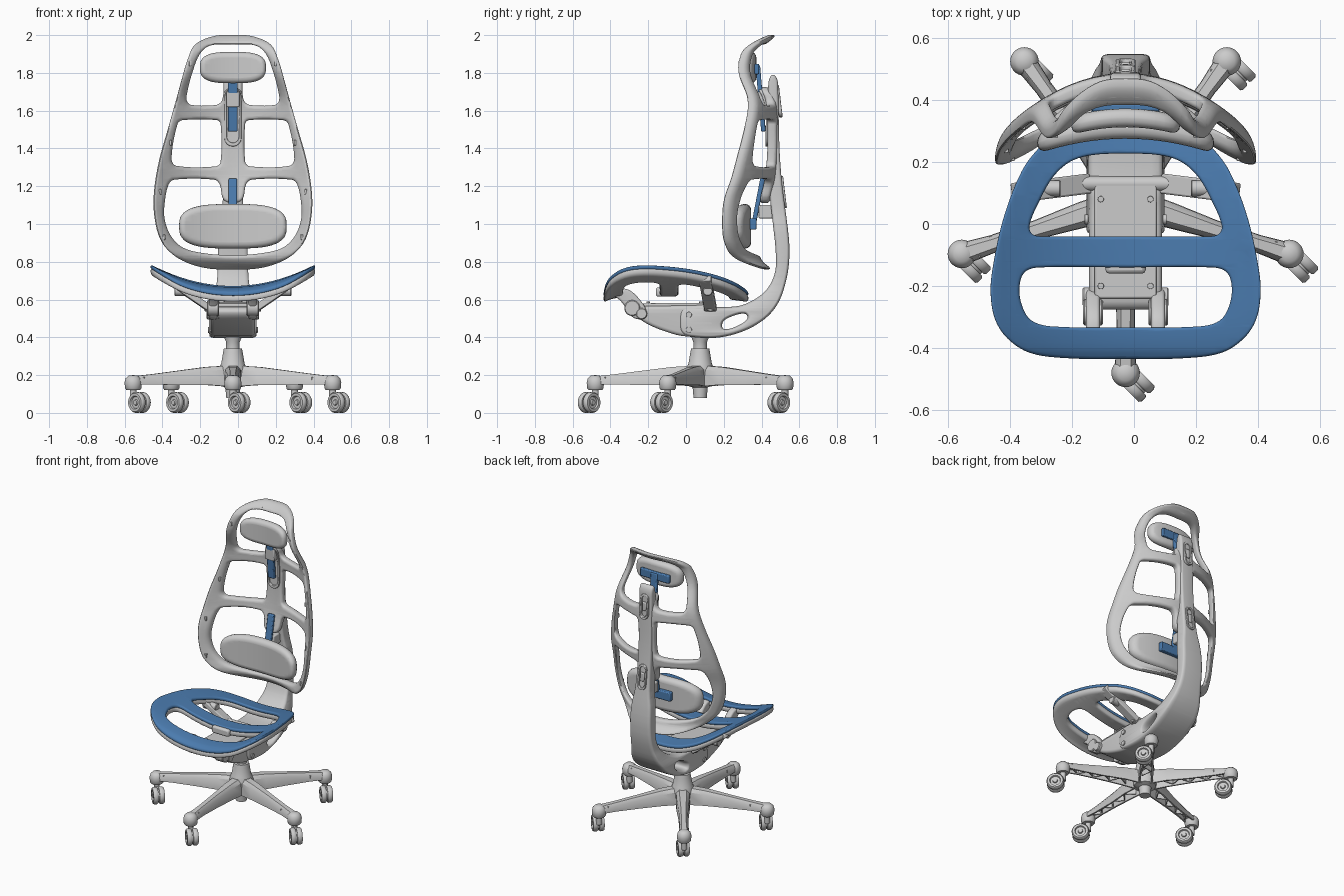
import bpy, bmesh, math
from mathutils import Vector, Matrix

if "Cube" in bpy.data.objects:
    bpy.data.objects.remove(bpy.data.objects["Cube"])

CX, HUB_Y = -0.027, 0.075
blue = bpy.data.materials.new("blue")
blue.diffuse_color = (0.07, 0.2, 0.43, 1)
blue.use_nodes = True
blue.node_tree.nodes["Principled BSDF"].inputs["Base Color"].default_value = blue.diffuse_color


def finish(name, bm, mat=None, bevel=0):
    bmesh.ops.recalc_face_normals(bm, faces=bm.faces)
    me = bpy.data.meshes.new(name)
    bm.to_mesh(me)
    bm.free()
    ob = bpy.data.objects.new(name, me)
    bpy.context.collection.objects.link(ob)
    if mat:
        me.materials.append(mat)
    if bevel:
        m = ob.modifiers.new("bevel", 'BEVEL')
        m.width, m.segments = bevel, 2
    return ob


def smooth(pts, n=5, closed=True):
    """Rounded curve through a few control points."""
    p = [Vector(q) for q in pts]
    k = len(p)
    idx = (lambda i: i % k) if closed else (lambda i: max(0, min(k - 1, i)))
    tan = [(p[idx(i + 1)] - p[idx(i - 1)]).normalized() for i in range(k)]
    out = []
    for i in range(k if closed else k - 1):
        a, b = p[i], p[idx(i + 1)]
        L = (b - a).length
        for s in range(n):
            t = s / n
            out.append(a * (2*t**3 - 3*t*t + 1) + tan[i] * L * (t**3 - 2*t*t + t)
                       + b * (3*t*t - 2*t**3) + tan[idx(i + 1)] * L * (t**3 - t*t))
    return out if closed else out + [p[-1]]


def function(pts):
    """Smooth height function from (position, value) pairs."""
    d = smooth(pts, 6, False)

    def f(x):
        for a, b in zip(d, d[1:]):
            if x <= b.x:
                t = max(0, (x - a.x) / (b.x - a.x))
                return a.y + (b.y - a.y) * t
        return d[-1].y
    return f


def sym(half):
    """Mirror a half outline that starts and ends on x = 0."""
    return half + [(-x, y) for x, y in half[-2:0:-1]]


def capsule(hw, z0, z1):
    return [(hw * math.cos(a), z + hw * math.sin(a)) for z, s in ((z1 - hw, 0), (z0 + hw, math.pi))
            for a in [s + math.pi * i / 8 for i in range(9)]]


def pad_outline(a, b, z):
    out = []
    for i in range(48):
        c, s = math.cos(i * math.pi / 24), math.sin(i * math.pi / 24)
        out.append((a * math.copysign(abs(c) ** 0.65, c), z + b * math.copysign(abs(s) ** 0.7, s)))
    return out


def slab(name, loops, depth, bevel, warp, cuts=(0, 0), mat=None):
    """Filled outline with holes and round edges, sliced and then bent by warp(u, v, w)."""
    cu = bpy.data.curves.new(name, 'CURVE')
    cu.dimensions, cu.fill_mode = '2D', 'BOTH'
    cu.extrude, cu.bevel_depth, cu.bevel_resolution, cu.offset = depth / 2 - bevel, bevel, 3, -bevel
    for loop in loops:
        s = cu.splines.new('POLY')
        s.points.add(len(loop) - 1)
        for pt, q in zip(s.points, loop):
            pt.co = (q[0], q[1], 0, 1)
        s.use_cyclic_u = True
    tmp = bpy.data.objects.new("tmp", cu)
    bpy.context.collection.objects.link(tmp)
    dg = bpy.context.evaluated_depsgraph_get()
    me = bpy.data.meshes.new_from_object(tmp.evaluated_get(dg))
    bm = bmesh.new()
    bm.from_mesh(me)
    bpy.data.objects.remove(tmp)
    bpy.data.curves.remove(cu)
    bpy.data.meshes.remove(me)
    bmesh.ops.remove_doubles(bm, verts=bm.verts, dist=2e-5)
    for ax in (0, 1):
        if cuts[ax]:
            lo, hi = min(v.co[ax] for v in bm.verts), max(v.co[ax] for v in bm.verts)
            no = Vector((1 - ax, ax, 0))
            for i in range(1, int((hi - lo) / cuts[ax]) + 1):
                bmesh.ops.bisect_plane(bm, geom=bm.verts[:] + bm.edges[:] + bm.faces[:], dist=1e-5,
                                       plane_co=no * (lo + i * cuts[ax]), plane_no=no)
    for v in bm.verts:
        v.co = warp(*v.co)
    for f in bm.faces:
        f.material_index = 0
    return finish(name, bm, mat)


def lathe(name, prof, loc, axis=(0, 0, 1), mat=None):
    bm = bmesh.new()
    vs = [bm.verts.new((r, 0, z)) for r, z in prof]
    es = [bm.edges.new(e) for e in zip(vs, vs[1:])]
    bmesh.ops.spin(bm, geom=vs + es, axis=(0, 0, 1), cent=(0, 0, 0), angle=2 * math.pi, steps=28)
    bmesh.ops.remove_doubles(bm, verts=bm.verts, dist=1e-5)
    rot = Vector(axis).to_track_quat('Z', 'Y').to_matrix().to_4x4() if axis[2] == 0 else Matrix()
    bm.transform(Matrix.Translation(loc) @ rot)
    return finish(name, bm, mat)


def rod(name, r, h, loc, axis=(1, 0, 0)):
    c = min(r, h) * 0.15
    return lathe(name, [(0, -h), (r - c, -h), (r, c - h), (r, h - c), (r - c, h), (0, h)], loc, axis)


def beam(name, a, b, w, h, mat=None, bevel=0.006):
    a, b = Vector(a), Vector(b)
    bm = bmesh.new()
    bmesh.ops.create_cube(bm, size=1)
    bm.transform(Matrix.Translation((a + b) / 2) @ (b - a).to_track_quat('Z', 'Y').to_matrix().to_4x4()
                 @ Matrix.Diagonal((w, h, (b - a).length, 1)))
    return finish(name, bm, mat, bevel)


# Backrest frame: ladder-shaped shell, sides curving forward
back_y = function([(.76, .43), (.82, .37), (.9, .38), (1, .4), (1.13, .42), (1.26, .45), (1.5, .46),
                   (1.65, .45), (1.8, .375), (1.9, .37), (1.95, .4), (2, .455)])
surf = lambda x, z: back_y(z) - 1.15 * x * x
outer = sym([(0, 2), (.1, 1.995), (.2, 1.95), (.24, 1.87), (.27, 1.77), (.3, 1.66), (.345, 1.5), (.39, 1.34),
             (.417, 1.18), (.417, 1.05), (.385, .92), (.32, .84), (.23, .79), (.12, .763), (0, .76)])
top_hole = sym([(0, 1.95), (.12, 1.945), (.175, 1.9), (.215, 1.8), (.243, 1.69), (.243, 1.65), (.22, 1.63),
                (.09, 1.63), (.06, 1.65), (.045, 1.7), (0, 1.725)])
mid_hole = [(.065, 1.53), (.085, 1.55), (.265, 1.55), (.293, 1.53), (.325, 1.345), (.3, 1.308),
            (.09, 1.305), (.065, 1.33)]
low_hole = sym([(0, .835), (.15, .845), (.265, .875), (.33, .94), (.362, 1.03), (.36, 1.12), (.34, 1.21),
                (.31, 1.235), (.1, 1.235), (.07, 1.21), (.05, 1.13), (0, 1.11)])
holes = [top_hole, mid_hole, [(-x, z) for x, z in mid_hole], low_hole]
slab("backrest_frame", [smooth(o) for o in [outer] + holes], .052, .018,
     lambda u, v, w: (CX + u, surf(u, v) + w, v), (.04, .035))
for s in (-1, 1):
    for x, z in ((.225, 1.85), (.33, 1.43), (.385, 1.17), (.365, .93)):
        y = surf(x, z) - .022
        beam("frame_clip", (CX + s * x, y, z - .014), (CX + s * x, y, z + .014), .014, .016, bevel=.003)

# Spine: J-shaped column running down into the seat arms
spine = [(.46, 1.79), (.483, 1.765), (.488, 1.7), (.495, 1.4), (.51, 1.2), (.545, .92), (.545, .79), (.525, .68),
         (.487, .58), (.42, .5), (.31, .435), (.18, .4), (.05, .4), (-.02, .42), (-.035, .48), (-.02, .555),
         (.06, .565), (.2, .56), (.31, .575), (.42, .645), (.47, .74), (.475, .85), (.46, 1), (.44, 1.2),
         (.44, 1.5), (.435, 1.7), (.44, 1.765)]
window = [(.2, .445), (.27, .46), (.325, .5), (.31, .525), (.24, .51), (.195, .48)]
width = function([(.39, 2.5), (.5, 2.5), (.62, 2), (.72, 1.65), (.95, 1.5), (1.15, 1.05), (1.8, 1)])
slab("spine", [smooth(spine), smooth(window)], .1, .014,
     lambda u, v, w: (CX + w * width(v), u, v), (0, .04))
for y, z in ((.492, 1.65), (.514, 1.17)):
    slab("rear_slot_rim", [capsule(.032, z - .085, z + .085), capsule(.019, z - .07, z + .07)], .02, .004,
         lambda u, v, w: (CX + u, y + w - (v - z) * .12, v))
    beam("slot_slider", (CX, y, z - .03), (CX, y, z + .03), .03, .016)
slab("front_slot_rim", [capsule(.045, 1.41, 1.72), capsule(.032, 1.43, 1.7)], .02, .004,
     lambda u, v, w: (CX + u, surf(0, v) - .028 + w, v), (0, .04))

# Headrest and lumbar pads on blue T-shaped arms
slab("headrest_pad", [pad_outline(.175, .083, 1.828)], .06, .028,
     lambda u, v, w: (CX + u, .342 - .8 * u * u + w, v), (.03, 0))
slab("lumbar_pad", [pad_outline(.285, .118, .988)], .07, .033,
     lambda u, v, w: (CX + u, .31 - .6 * u * u + w, v), (.035, 0))
beam("headrest_arm", (CX, .41, 1.49), (CX, .38, 1.84), .05, .024, blue)
beam("headrest_bar", (CX - .11, .375, 1.82), (CX + .11, .375, 1.82), .024, .055, blue)
beam("headrest_carriage", (CX, .41, 1.62), (CX, .405, 1.7), .07, .05)
beam("lumbar_arm", (CX, .405, 1.24), (CX, .355, .98), .045, .024, blue)
beam("lumbar_bar", (CX - .11, .355, 1), (CX + .11, .355, 1), .035, .06, blue)
beam("lumbar_carriage", (CX, .425, 1.03), (CX, .425, 1.1), .065, .08)

# Seat: grey frame with a thin blue pad on top, both dished
seat = sym([(0, .33), (.14, .32), (.22, .29), (.275, .25), (.335, .17), (.395, .015), (.43, -.15), (.435, -.23),
            (.42, -.31), (.38, -.37), (.31, -.415), (.2, -.432), (0, -.436)])
rear_hole = sym([(0, .227), (.11, .222), (.18, .2), (.235, .15), (.28, .07), (.31, -.005), (.3, -.033),
                 (.26, -.04), (0, -.04)])
front_hole = sym([(0, -.14), (.28, -.14), (.325, -.155), (.342, -.2), (.335, -.26), (.305, -.31),
                  (.24, -.33), (0, -.333)])
seat_z = function([(-.44, .635), (-.4, .655), (-.32, .667), (-.19, .67), (.02, .67), (.18, .66), (.34, .64)])
for name, off, d, b, mat in (("seat_pad", -.01, .022, .009, blue), ("seat_frame", -.034, .04, .016, None)):
    slab(name, [smooth(o) for o in (seat, rear_hole, front_hole)], d, b,
         lambda u, v, w: (CX + u, v, seat_z(v) + .6 * u * u + off + w), (.04, .035), mat)
beam("seat_bracket", (CX, -.16, .64), (CX, -.05, .64), .13, .05, bevel=.012)

# Tilt mechanism
mech = [(-.25, .56), (-.1, .567), (.05, .57), (.13, .565), (.14, .5), (.12, .42), (0, .405), (-.12, .435),
        (-.22, .48), (-.275, .53)]
slab("tilt_mechanism", [smooth(mech)], .235, .02, lambda u, v, w: (CX + w, u, v))
beam("mechanism_cover", (CX, -.24, .57), (CX, .13, .573), .2, .02)
front_arm = [(-.42, .652), (-.36, .66), (-.3, .65), (-.245, .6), (-.21, .54), (-.225, .5), (-.28, .505),
             (-.32, .56), (-.36, .605), (-.41, .628)]
for s in (-1, 1):
    x = CX + s * .105
    slab("front_link", [smooth(front_arm)], .045, .012, lambda u, v, w: (x + w, u, v))
    rod("front_pivot", .042, .032, (x, -.285, .555))
    rod("front_pivot", .03, .034, (x, -.235, .525))
    beam("rear_strut", (CX + s * .12, .13, .55), (CX + s * .36, .1, .715), .065, .035)
    rod("strut_joint", .026, .05, (CX + s * .26, .115, .645))
    for z in (.44, .52):
        rod("side_bolt", .016, .006, (CX + s * .126, .015, z))
    for y in (-.2, .08):
        rod("cover_bolt", .01, .004, (CX + s * .08, y, .585), (0, 0, 1))
rod("rear_axle", .024, .15, (CX, .13, .56))

# Gas column and hub
lathe("column_hub", [(0, .08), (.035, .08), (.04, .135), (.07, .145), (.078, .23), (.062, .26), (.052, .32),
                     (.048, .34), (.036, .342), (.036, .375), (.055, .42), (0, .42)], (CX, HUB_Y, 0))

# Five-legged base with hollow ribbed legs and twin-wheel casters
sections = [(.03, .045, .25, .14), (.15, .042, .243, .148), (.3, .031, .224, .148), (.45, .029, .205, .15),
            (.55, .036, .194, .15)]
wheel = [(0, .004), (.05, .004), (.055, .01), (.055, .028), (.049, .036), (.035, .036), (.031, .026),
         (.016, .026), (.013, .034), (0, .034)]
for i in range(5):
    a = math.radians(-90 + 72 * i)
    M = Matrix.Translation((CX, HUB_Y, 0)) @ Matrix.Rotation(a, 4, 'Z')
    bm = bmesh.new()
    rings = []
    for r, w, t, b in sections:
        pts = [(-w, b), (-w * .95, t - .02), (-w * .5, t), (w * .5, t), (w * .95, t - .02), (w, b),
               (w - .01, b), (w - .014, t - .03), (.014 - w, t - .03), (.01 - w, b)]
        rings.append([bm.verts.new(M @ Vector((r, y, z))) for y, z in pts])
    for p, q in zip(rings, rings[1:]):
        for k in range(10):
            bm.faces.new((p[k], p[k - 1], q[k - 1], q[k]))
    bm.faces.new(rings[0])
    bm.faces.new(rings[-1])
    finish("base_leg", bm)
    for k in range(7):
        r, s = .12 + k * .055, (-1) ** k
        beam("leg_rib", M @ Vector((r, -.026 * s, .172)), M @ Vector((r + .055, .026 * s, .172)), .006, .035, bevel=0)
    p = M @ Vector((.555, 0, 0))
    lathe("leg_end", [(0, .2), (.025, .197), (.04, .183), (.046, .16), (.043, .13), (.037, .122), (0, .122)], p)
    rod("caster_stem", .018, .035, p + Vector((0, 0, .1)), (0, 0, 1))
    c = p + Vector((.033, -.033, .055))
    rod("caster_core", .042, .008, c, (1, 1, 0))
    beam("caster_arm", p + Vector((0, 0, .09)), c + Vector((0, 0, .01)), .03, .04)
    for s in (-1, 1):
        lathe("caster_wheel", wheel, c, (s, s, 0))

# Smooth shading with crisp edges
bpy.ops.object.select_all(action='SELECT')
bpy.context.view_layer.objects.active = bpy.context.collection.objects[0]
bpy.ops.object.shade_smooth_by_angle(angle=math.radians(40))
